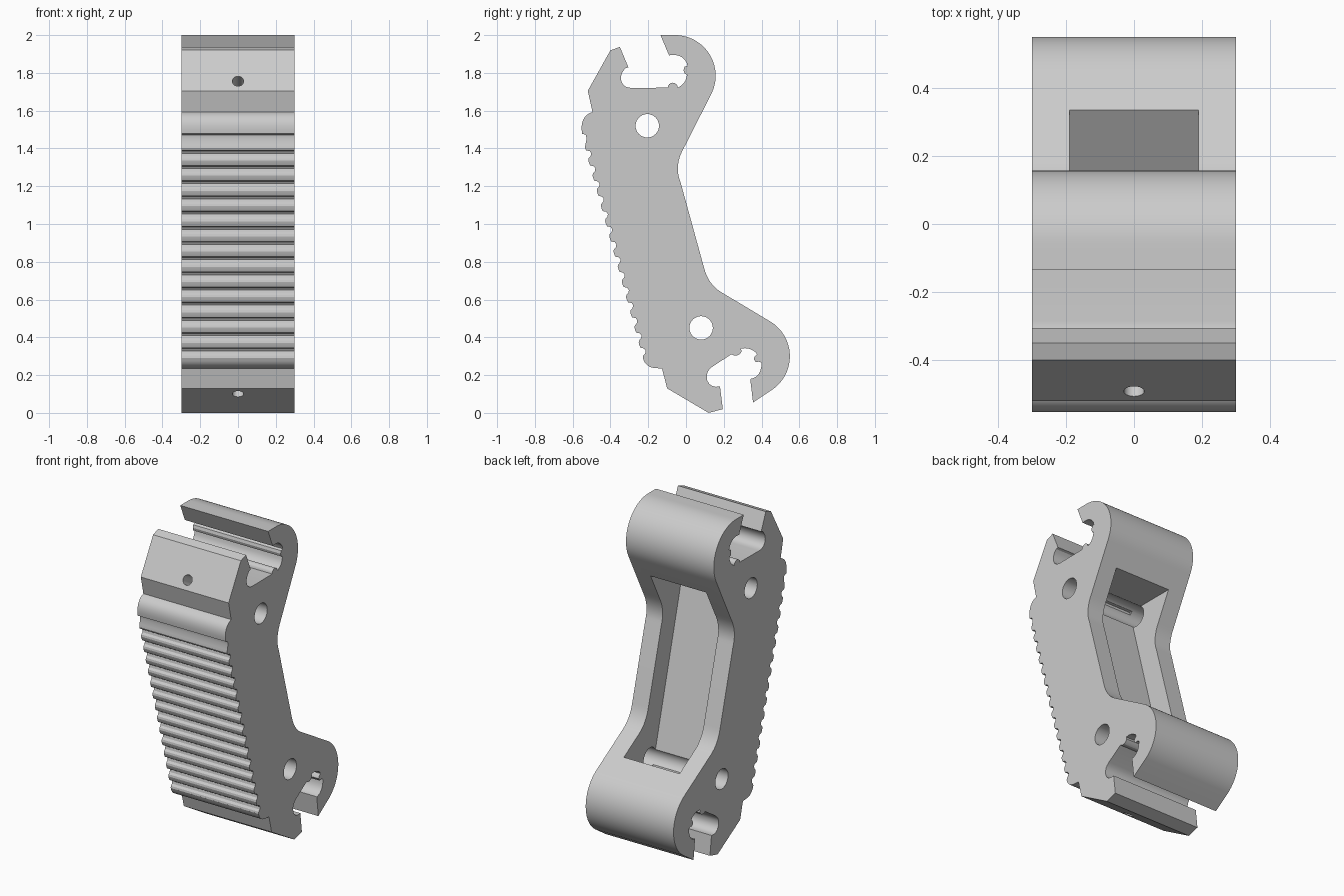
import bpy, bmesh, math
from mathutils import Vector, Matrix

cube = bpy.data.objects.get("Cube")
if cube:
    bpy.data.objects.remove(cube, do_unlink=True)

HALF_WIDTH = 0.3
POCKET_HALF = 0.19

metal = bpy.data.materials.new("plain_grey")
metal.use_nodes = True
grey = (0.6, 0.6, 0.6, 1)
metal.diffuse_color = grey
metal.node_tree.nodes["Principled BSDF"].inputs["Base Color"].default_value = grey


def arc(cy, cz, r, a0, a1, n=16):
    """Points on a circle from angle a0 to a1 in degrees."""
    steps = [math.radians(a0 + (a1 - a0) * i / n) for i in range(n + 1)]
    return [(cy + r * math.cos(a), cz + r * math.sin(a)) for a in steps]


def bend(a, ctrl, b, n=8):
    """Smooth bend from a to b, pulled towards ctrl."""
    a, c, b = Vector(a), Vector(ctrl), Vector(b)
    ts = [i / n for i in range(n + 1)]
    return [tuple(a * (1 - t) ** 2 + c * 2 * t * (1 - t) + b * t * t) for t in ts]


def make_object(name, bm):
    bmesh.ops.recalc_face_normals(bm, faces=bm.faces)
    mesh = bpy.data.meshes.new(name)
    bm.to_mesh(mesh)
    bm.free()
    mesh.materials.append(metal)
    obj = bpy.data.objects.new(name, mesh)
    bpy.context.collection.objects.link(obj)
    return obj


def prism(name, outline, half):
    """Extrude a side outline (y, z) across the width."""
    bm = bmesh.new()
    face = bm.faces.new([bm.verts.new((-half, y, z)) for y, z in outline])
    out = bmesh.ops.extrude_face_region(bm, geom=[face])
    moved = [v for v in out["geom"] if isinstance(v, bmesh.types.BMVert)]
    bmesh.ops.translate(bm, verts=moved, vec=(2 * half, 0, 0))
    return make_object(name, bm)


def rod(name, centre, axis, r, length):
    bm = bmesh.new()
    turn = Vector(axis).to_track_quat("Z", "Y").to_matrix().to_4x4()
    bmesh.ops.create_cone(bm, cap_ends=True, segments=40, radius1=r, radius2=r,
                          depth=length, matrix=Matrix.Translation(centre) @ turn)
    return make_object(name, bm)


# Upper hook and back edge
outline = [(-0.135, 2.0)]
outline += arc(-0.058, 1.785, 0.215, 90, -28, 24)
outline += bend((-0.01, 1.405), (-0.065, 1.31), (-0.03, 1.225))
outline += bend((0.095, 0.77), (0.118, 0.68), (0.185, 0.64))

# Lower hook and its clamp slot
outline += arc(0.335, 0.3, 0.215, 59, -54, 24)
outline += [(0.355, 0.055), (0.34, 0.18)]
outline += bend((0.355, 0.183), (0.4, 0.2), (0.4, 0.265), 5)
outline += [(0.385, 0.272), (0.37, 0.268), (0.358, 0.285), (0.365, 0.3), (0.375, 0.31)]
outline += bend((0.37, 0.32), (0.335, 0.35), (0.29, 0.34), 4)
outline += bend((0.295, 0.325), (0.275, 0.29), (0.24, 0.31), 4)
outline += bend((0.14, 0.245), (0.105, 0.22), (0.11, 0.185), 4)
outline += bend((0.113, 0.17), (0.13, 0.13), (0.18, 0.14), 4)

# Foot chamfer and start of the grip
outline += [(0.195, 0.02), (0.12, 0.0), (-0.1, 0.13), (-0.127, 0.235)]
outline += bend((-0.16, 0.237), (-0.215, 0.24), (-0.228, 0.29), 6)

# Ridged grip, bottom to top
tooth = [(0.0, 0.0), (0.006, -0.012), (0.025, -0.016), (0.033, -0.028),
         (0.03, -0.043), (0.02, -0.054), (0.018, -0.066)]
for i in range(14):
    k = 13 - i
    y0, z0 = -0.535 + 0.0222 * k, 1.402 - 0.0804 * k
    outline += [(y0 + dy, z0 + dz) for dy, dz in reversed(tooth)]
outline += [(-0.533, 1.42), (-0.526, 1.45), (-0.53, 1.472)]

# Rounded top of the grip and front jaw
outline += bend((-0.55, 1.478), (-0.565, 1.57), (-0.495, 1.593), 8)
outline += [(-0.52, 1.705), (-0.4, 1.92), (-0.35, 1.937), (-0.305, 1.83)]

# Upper clamp slot
outline += bend((-0.32, 1.825), (-0.345, 1.8), (-0.345, 1.77), 4)
outline += bend((-0.342, 1.755), (-0.33, 1.72), (-0.285, 1.72), 4)
outline += arc(-0.07, 1.722, 0.026, 180, 0, 8)
outline += bend((-0.035, 1.727), (0.0, 1.745), (0.005, 1.79), 5)
outline += [(-0.008, 1.797), (-0.013, 1.815), (-0.008, 1.832), (0.008, 1.838)]
outline += bend((0.003, 1.855), (-0.025, 1.905), (-0.09, 1.893), 5)

body = prism("link_body", outline, HALF_WIDTH)

# Back pocket, cross pin holes and blind screw holes
pocket = [(0.056, 0.37), (0.335, 0.551), (0.7, 0.788), (0.7, 1.57), (-0.263, 1.57)]
cutters = [
    prism("pocket_cutter", pocket, POCKET_HALF),
    rod("upper_pin_cutter", (0, -0.205, 1.52), (1, 0, 0), 0.062, 1),
    rod("lower_pin_cutter", (0, 0.08, 0.45), (1, 0, 0), 0.062, 1),
    rod("upper_screw_cutter", (0, -0.49, 1.755), (0, -0.87, 0.5), 0.03, 0.2),
    rod("lower_screw_cutter", (0, -0.05, 0.1), (0, -0.5, -0.87), 0.03, 0.2),
]
bpy.ops.object.select_all(action="DESELECT")
bpy.context.view_layer.objects.active = body
body.select_set(True)
for cutter in cutters:
    cutter.hide_render = True
    cut = body.modifiers.new("cut", "BOOLEAN")
    cut.operation = "DIFFERENCE"
    cut.solver = "EXACT"
    cut.object = cutter
    bpy.ops.object.modifier_apply(modifier=cut.name)
    bpy.data.objects.remove(cutter, do_unlink=True)

bpy.ops.object.shade_smooth_by_angle(angle=math.radians(25))
